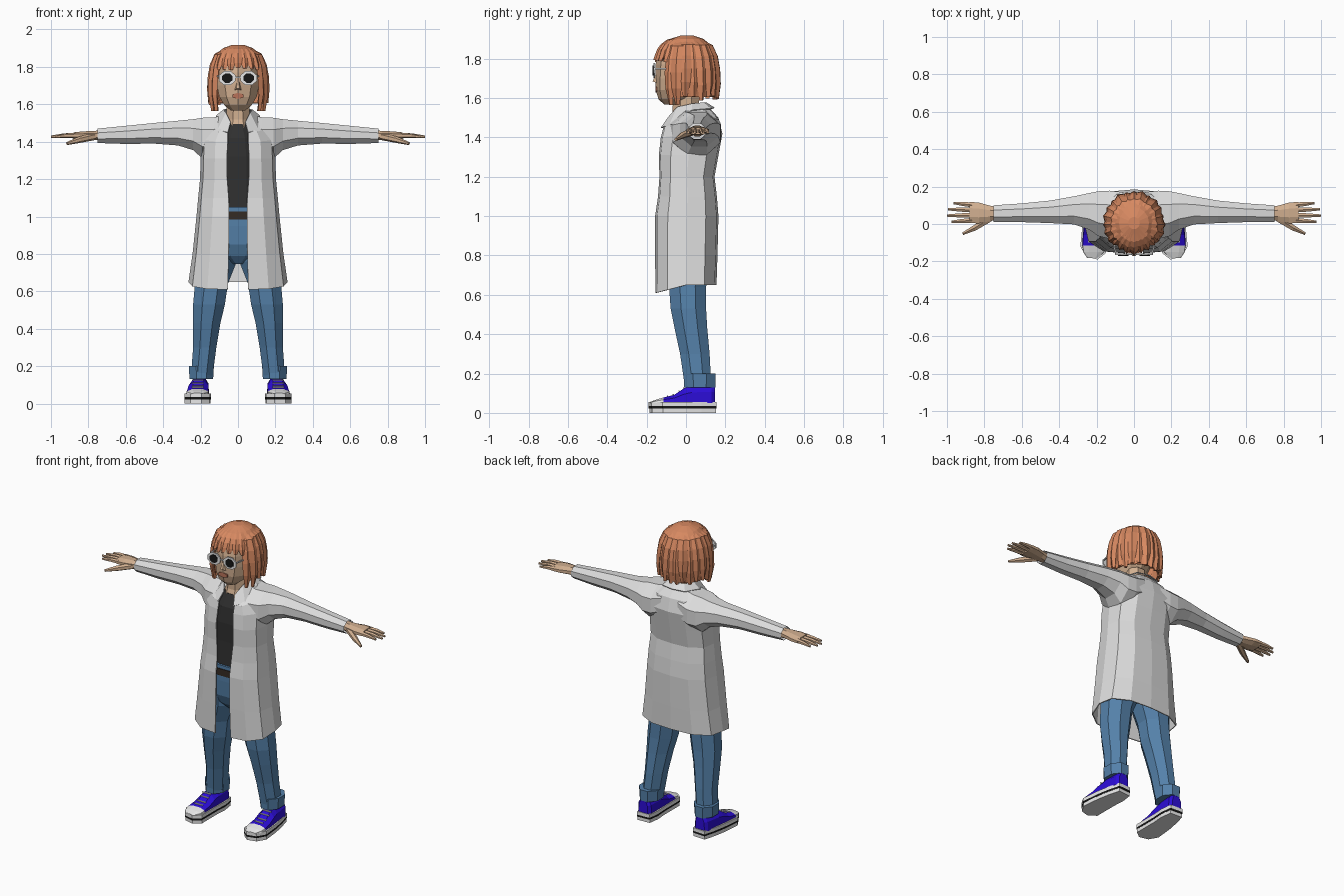
import bpy, bmesh, math, random
from mathutils import Vector

if "Cube" in bpy.data.objects:
    bpy.data.objects.remove(bpy.data.objects["Cube"])

random.seed(4)


def mat(name, r, g, b):
    m = bpy.data.materials.new(name)
    m.diffuse_color = (r, g, b, 1)
    m.use_nodes = True
    m.node_tree.nodes["Principled BSDF"].inputs["Base Color"].default_value = m.diffuse_color
    return m


COAT = mat("coat_grey", .72, .72, .72)
SKIN = mat("skin", .64, .43, .28)
HAIR = mat("ginger_hair", .68, .25, .12)
DENIM = mat("denim_blue", .09, .22, .40)
BLUE = mat("shoe_blue", .025, .004, .68)
BLACK = mat("black", .008, .008, .008)
SHIRT = mat("charcoal", .03, .03, .03)
WHITE = mat("white", .8, .8, .8)
LIPS = mat("lip_red", .48, .17, .10)
BELT = mat("belt_brown", .035, .025, .018)


def loft(name, rings, mats, closed=True, caps=True, mirror=False, thick=0, rule=None):
    """Skin a list of point rings; optional x mirror, shell thickness, colour rule."""
    bm = bmesh.new()
    vs = [[bm.verts.new(p) for p in r] for r in rings]
    n = len(vs[0])
    for a, b in zip(vs, vs[1:]):
        for i in range(n if closed else n - 1):
            j = (i + 1) % n
            bm.faces.new((a[i], a[j], b[j], b[i]))
    if caps:
        bm.faces.new(vs[0])
        bm.faces.new(vs[-1])
    bmesh.ops.recalc_face_normals(bm, faces=bm.faces)
    if rule:
        for f in bm.faces:
            f.material_index = rule(f.calc_center_median())
    me = bpy.data.meshes.new(name)
    bm.to_mesh(me)
    bm.free()
    for m in mats if isinstance(mats, list) else [mats]:
        me.materials.append(m)
    ob = bpy.data.objects.new(name, me)
    bpy.context.collection.objects.link(ob)
    if mirror:
        ob.modifiers.new("mirror", 'MIRROR')
    if thick:
        s = ob.modifiers.new("shell", 'SOLIDIFY')
        s.thickness = thick
        s.offset = -1
    return ob


def oval(n, cx, cy, z, rx, ry):
    """Horizontal n-gon whose flats touch the given radii."""
    k = 1 / math.cos(math.pi / n)
    return [(cx + k * rx * math.cos((i + .5) * 2 * math.pi / n),
             cy + k * ry * math.sin((i + .5) * 2 * math.pi / n), z) for i in range(n)]


def tube(name, stops, m, n=6, flat=1.0, mirror=True):
    """Tapered tube through (point, radius) stops."""
    rings = []
    d = (Vector(stops[-1][0]) - Vector(stops[0][0])).normalized()
    u = d.cross(Vector((0, 0, 1))).normalized()
    w = u.cross(d)
    for p, r in stops:
        rings.append([Vector(p) + r * (u * math.cos(t) + w * flat * math.sin(t))
                      for t in [(i + .5) * 2 * math.pi / n for i in range(n)]])
    return loft(name, rings, m, mirror=mirror)


def disc(name, x, y, z, rx, rz, m, n=8, t=.008, mirror=True):
    """Thin plate facing the front."""
    k = 1 / math.cos(math.pi / n)
    ring = [(x + k * rx * math.cos((i + .5) * 2 * math.pi / n),
             z + k * rz * math.sin((i + .5) * 2 * math.pi / n)) for i in range(n)]
    return loft(name, [[(a, y, b) for a, b in ring], [(a, y - t, b) for a, b in ring]], m, mirror=mirror)


# Coat body: front height, back height, opening, half width, front y, back y
SECTION = [(.62, .03), (.92, .2), (1, .5), (.93, .8), (.55, .97), (0, 1)]
coat = []
for zf, zb, fx, w, yf, yb in [
        (.61, .65, .055, .265, -.155, .155), (.8, .8, .05, .243, -.157, .16),
        (1, 1, .048, .222, -.157, .165), (1.1, 1.1, .05, .213, -.142, .157),
        (1.2, 1.2, .058, .203, -.135, .145), (1.31, 1.31, .06, .2, -.138, .165),
        (1.40, 1.42, .055, .195, -.128, .185), (1.45, 1.5, .055, .165, -.115, .165),
        (1.48, 1.55, .05, .09, -.09, .12)]:
    coat.append([(x, yf + (yb - yf) * t, zf + (zb - zf) * min(1, 2 * t))
                 for x, t in [(fx, 0)] + [(w * s, t) for s, t in SECTION]])
loft("coat_body", coat, COAT, closed=False, caps=False, mirror=True, thick=.006)

# Sleeves: x, low z, high z, low y, high y
sleeve = []
for x, z0, z1, y0, y1 in [(.06, 1.34, 1.545, -.07, .17), (.13, 1.31, 1.53, -.08, .178),
                          (.19, 1.31, 1.528, -.065, .175), (.24, 1.355, 1.52, -.03, .165),
                          (.32, 1.38, 1.512, -.002, .148), (.45, 1.39, 1.5, .005, .125),
                          (.6, 1.388, 1.485, .01, .11), (.75, 1.393, 1.47, .012, .1)]:
    sleeve.append([(x, a, b) for a, b, _ in oval(8, (y0 + y1) / 2, (z0 + z1) / 2, 0,
                                                 (y1 - y0) / 2, (z1 - z0) / 2)])
loft("sleeve", sleeve, COAT, caps=False, mirror=True)

# Collar
loft("collar", [
    [(.04, -.09, 1.505), (.065, -.045, 1.555), (.078, .03, 1.572), (.05, .09, 1.578), (0, .103, 1.578)],
    [(.055, -.128, 1.45), (.11, -.085, 1.465), (.118, .03, 1.54), (.08, .125, 1.548), (0, .145, 1.552)]],
    COAT, closed=False, caps=False, mirror=True, thick=.006)

# Shirt
loft("shirt", [oval(12, 0, .01, z, rx, ry) for z, rx, ry in
               [(1.04, .165, .135), (1.2, .165, .13), (1.32, .165, .133), (1.42, .14, .122),
                (1.495, .075, .09)]], SHIRT)

# Jeans and belt
loft("jeans_hips", [oval(12, 0, .005, z, rx, ry) for z, rx, ry in
                    [(1.05, .165, .143), (.95, .18, .142), (.85, .195, .135), (.79, .16, .11),
                     (.745, .04, .07)]], DENIM)
loft("belt", [oval(12, 0, .005, z, .178, .148) for z in (.985, 1.028)], BELT)
loft("jeans_leg", [oval(8, cx, cy, z, rx, ry) for z, cx, rx, cy, ry in
                   [(.88, .105, .095, .005, .12), (.76, .116, .11, .008, .112),
                    (.64, .142, .088, .008, .094), (.53, .155, .085, .012, .09),
                    (.43, .167, .073, .025, .083), (.3, .178, .062, .045, .075),
                    (.15, .193, .058, .06, .068)]], DENIM, mirror=True)
loft("jeans_cuff", [oval(8, .196, .07, z, rx, ry) for z, rx, ry in
                    [(.2, .055, .065), (.2, .067, .081), (.13, .063, .079), (.13, .05, .06)]],
     DENIM, mirror=True)

# Shoes: layered sole, upper with toe cap, laces
OUTLINE = [(.155, .15), (.24, .155), (.26, .08), (.275, 0), (.287, -.12), (.255, -.175),
           (.195, -.19), (.15, -.155), (.15, 0), (.145, .08)]


def sole(name, z0, z1, k, m):
    loft(name, [[(.212 + (x - .212) * k, -.015 + (y + .015) * k, z) for x, y in OUTLINE]
                for z in (z0, z1)], m, mirror=True)


sole("sole_bottom", 0, .022, .98, WHITE)
sole("sole_stripe", .022, .034, 1.0, BLACK)
sole("sole_top", .034, .055, 1.0, WHITE)
upper = []
for y, a, b, h in [(-.182, .19, .25, .056), (-.15, .158, .272, .068), (-.115, .155, .278, .078),
                   (-.06, .156, .274, .092), (-.01, .155, .268, .125), (.03, .155, .262, .14),
                   (.13, .155, .25, .146), (.148, .17, .235, .14)]:
    w, s = b - a, .05 + (h - .05) * .6
    upper.append([(a, y, .05), (a + .03 * w, y, s), (a + .28 * w, y, h), (b - .28 * w, y, h),
                  (b - .03 * w, y, s), (b, y, .05)])
loft("shoe_upper", upper, [BLUE, WHITE], mirror=True, rule=lambda c: 1 if c.y < -.12 else 0)
for y, z in [(-.095, .086), (-.065, .093), (-.035, .111), (-.012, .126)]:
    tube("shoe_lace", [((.185, y, z), .004), ((.246, y, z), .004)], WHITE, n=4)

# Hands
palm = []
for x, y0, y1, z0, z1 in [(.73, .025, .09, 1.405, 1.46), (.77, .015, .098, 1.41, 1.458),
                          (.83, .003, .115, 1.412, 1.455), (.88, .006, .118, 1.415, 1.45)]:
    palm.append([(x, a, b) for a, b, _ in oval(8, (y0 + y1) / 2, (z0 + z1) / 2, 0,
                                               (y1 - y0) / 2, (z1 - z0) / 2)])
loft("palm", palm, SKIN, mirror=True)
for y0, y1, tip in [(.02, .012, .975), (.047, .045, 1.0), (.075, .079, .995), (.102, .112, .965)]:
    tube("finger", [((.865, y0, 1.433), .015), (((.865 + tip) / 2, (y0 + y1) / 2, 1.432), .0125),
                    ((tip, y1, 1.426), .007)], SKIN)
tube("thumb", [((.77, .03, 1.428), .02), ((.85, -.02, 1.41), .017), ((.915, -.052, 1.39), .008)], SKIN)

# Neck, head and face
loft("neck", [oval(8, 0, y, z, r, r * 1.1) for y, z, r in
              [(0, 1.47, .078), (0, 1.52, .062), (.0, 1.63, .06)]], SKIN)
loft("head", [oval(10, 0, (yf + yb) / 2, z, rx, (yb - yf) / 2) for z, rx, yf, yb in
              [(1.568, .04, -.11, -.03), (1.595, .073, -.136, .02), (1.64, .1, -.148, .06),
               (1.7, .113, -.15, .1), (1.77, .115, -.148, .12), (1.84, .105, -.135, .12),
               (1.88, .06, -.08, .08)]], SKIN)
loft("nose", [[(-.008, -.145, 1.735), (.008, -.145, 1.735), (.004, -.15, 1.73), (-.004, -.15, 1.73)],
              [(-.02, -.145, 1.675), (.02, -.145, 1.675), (.008, -.17, 1.685), (-.008, -.17, 1.685)]], SKIN)
disc("lips", 0, -.147, 1.645, .03, .014, LIPS, n=6, mirror=False)

# Glasses
disc("glasses_frame", .057, -.158, 1.74, .044, .037, WHITE)
disc("glasses_lens", .057, -.165, 1.74, .028, .025, BLACK, t=.005)
tube("glasses_bridge", [((-.02, -.163, 1.745), .005), ((.02, -.163, 1.745), .005)], WHITE, n=4, mirror=False)
tube("glasses_arm", [((.098, -.16, 1.75), .005), ((.122, -.02, 1.75), .005)], WHITE, n=4)

# Hair: radius factor by height, then a cap, a back shell and overlapping locks
CURVE = [(1.915, .2), (1.9, .52), (1.865, .77), (1.8, .91), (1.72, .97), (1.64, .97), (1.56, .87)]


def factor(z):
    for (za, a), (zb, b) in zip(CURVE, CURVE[1:]):
        if z >= zb:
            return a + (b - a) * min(1, max(0, (za - z) / (za - zb)))
    return CURVE[-1][1]


def on_head(ang, z, k):
    s = factor(z) * k
    return (.163 * s * math.sin(ang), .005 - .172 * s * math.cos(ang), z)


def lock(name, ang, half, tip, k):
    """Ridged wedge of hair; angle 0 is the front."""
    rings = []
    for i in range(6):
        t = i / 5
        z = 1.912 + (tip - 1.912) * t ** 1.25
        h = half * (1 if t < .7 else 1 - 2.1 * (t - .7))
        rings.append([on_head(ang - h, z, k * .96), on_head(ang, z, k * 1.03),
                      on_head(ang + h, z, k * .96), on_head(ang, z, k * .86)])
    loft(name, rings, HAIR)


loft("hair_cap", [[on_head(i * math.pi / 8, z, .95) for i in range(16)]
                  for z in (1.918, 1.9, 1.865, 1.81)], HAIR)
loft("hair_back", [[on_head(math.radians(52 + i * 256 / 14), z, .94) for i in range(15)]
                   for z in (1.83, 1.72, 1.64, 1.605)], HAIR, closed=False, caps=False, thick=.01)
for i in range(7):
    lock("hair_fringe", math.radians(-45 + 15 * i), .19, 1.782 + random.uniform(0, .012),
         random.uniform(1.02, 1.07))
for i in range(17):
    deg = 56 + i * 248 / 16
    tip = 1.565 if i in (0, 1, 15, 16) else random.uniform(1.575, 1.615)
    lock("hair_lock", math.radians(deg), .2, tip, random.uniform(.99, 1.05))
